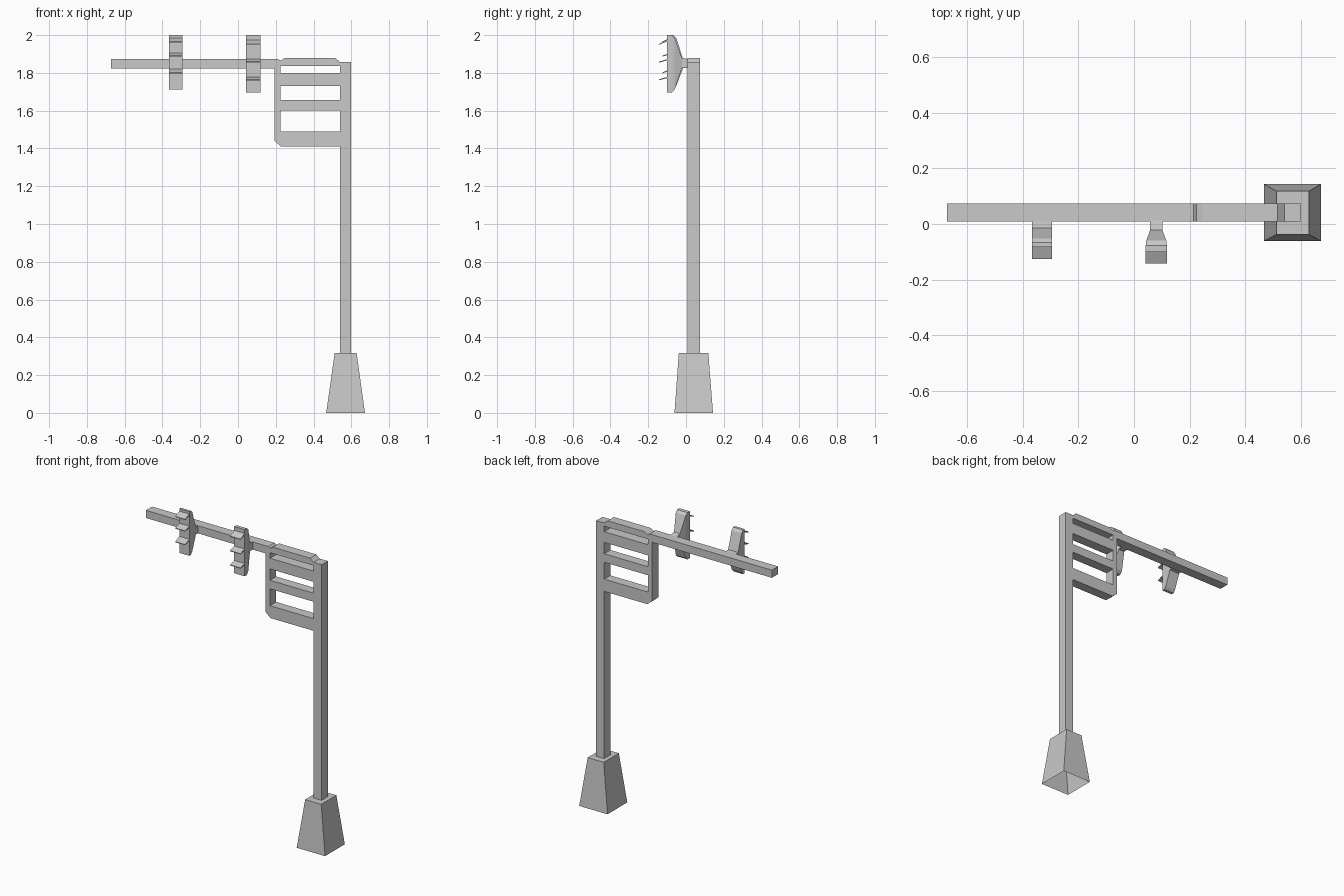
import bpy
import bmesh

cube = bpy.data.objects.get("Cube")
if cube:
    bpy.data.objects.remove(cube, do_unlink=True)

GREY = (0.585, 0.585, 0.585, 1.0)
steel = bpy.data.materials.new("grey_steel")
steel.use_nodes = True
steel.diffuse_color = GREY
steel.node_tree.nodes["Principled BSDF"].inputs["Base Color"].default_value = GREY

BACK, FRONT = 0.073, 0.009   # depth shared by post, arm and frame


def finish(name, bm):
    bmesh.ops.recalc_face_normals(bm, faces=bm.faces)
    mesh = bpy.data.meshes.new(name)
    bm.to_mesh(mesh)
    bm.free()
    mesh.materials.append(steel)
    obj = bpy.data.objects.new(name, mesh)
    bpy.context.collection.objects.link(obj)
    return obj


def loft(name, rings, caps=(True, True)):
    """Join equal point rings with quads and optionally cap the ends."""
    bm = bmesh.new()
    loops = [[bm.verts.new(p) for p in ring] for ring in rings]
    for a, b in zip(loops, loops[1:]):
        for i in range(len(a)):
            j = (i + 1) % len(a)
            bm.faces.new((a[i], a[j], b[j], b[i]))
    for loop, cap in zip((loops[0], loops[-1]), caps):
        if cap:
            bm.faces.new(loop)
    return finish(name, bm)


def flat_ring(x0, x1, y0, y1, z):
    return [(x0, y0, z), (x1, y0, z), (x1, y1, z), (x0, y1, z)]


def upright_ring(x, half, y, z0, z1):
    return [(x - half, y, z0), (x + half, y, z0),
            (x + half, y, z1), (x - half, y, z1)]


def extrude(name, outline, y0, y1):
    return loft(name, [[(x, y, z) for x, z in outline] for y in (y0, y1)])


# Tapered foot, open underneath, and the post
loft("base", [flat_ring(0.467, 0.672, -0.061, 0.143, 0),
              flat_ring(0.512, 0.628, -0.038, 0.118, 0.318)], (False, True))
loft("post", [flat_ring(0.54, 0.598, FRONT, BACK, 0.318),
              flat_ring(0.54, 0.598, FRONT, BACK, 1.857)])

# Long arm and ladder frame in one plate
arm = extrude("arm_frame", [
    (-0.672, 1.823), (0.193, 1.823), (0.193, 1.44), (0.228, 1.41),
    (0.54, 1.41), (0.54, 1.857), (0.515, 1.878), (0.247, 1.878),
    (0.225, 1.864), (0.213, 1.873), (-0.672, 1.873)], FRONT, BACK)

# Openings between the rungs, cut slightly into the post
for z0, z1 in ((1.49, 1.60), (1.656, 1.73), (1.80, 1.836)):
    cutter = extrude("opening_cutter", [(0.225, z0), (0.56, z0),
                                        (0.56, z1), (0.225, z1)], -0.1, 0.2)
    cutter.hide_render = True
    mod = arm.modifiers.new("opening", 'BOOLEAN')
    mod.operation = 'DIFFERENCE'
    mod.solver = 'EXACT'
    mod.object = cutter
    bpy.context.view_layer.objects.active = arm
    bpy.ops.object.modifier_apply(modifier=mod.name)
    bpy.data.objects.remove(cutter, do_unlink=True)


def signal(side, x, sections, front, half, fins):
    """Signal head tapering back to the arm, with sloped visors in front."""
    loft(side + "_signal_head", [upright_ring(x, h, y, z0, z1)
                                 for h, y, z0, z1 in sections])
    for i, (z, drop) in enumerate(fins):
        loft(f"{side}_visor_{i + 1}", [
            upright_ring(x, half, front + 0.005, z, z + 0.007),
            upright_ring(x, half, front - 0.042, z - drop, z - drop + 0.005)])


signal("left", 0.08, [
    (0.038, -0.1, 1.695, 2.0), (0.038, -0.077, 1.695, 2.0),
    (0.036, -0.06, 1.712, 1.987), (0.022, -0.022, 1.825, 1.88),
    (0.022, 0.012, 1.825, 1.873)],
    -0.1, 0.038, ((1.97, 0.021), (1.868, 0.014), (1.773, 0.012)))

signal("right", -0.33, [
    (0.036, -0.083, 1.712, 2.0), (0.036, -0.066, 1.712, 2.0),
    (0.036, -0.052, 1.73, 1.985), (0.036, -0.015, 1.825, 1.873),
    (0.036, 0.012, 1.83, 1.87)],
    -0.083, 0.036, ((1.98, 0.018), (1.9, 0.014), (1.815, 0.018)))
